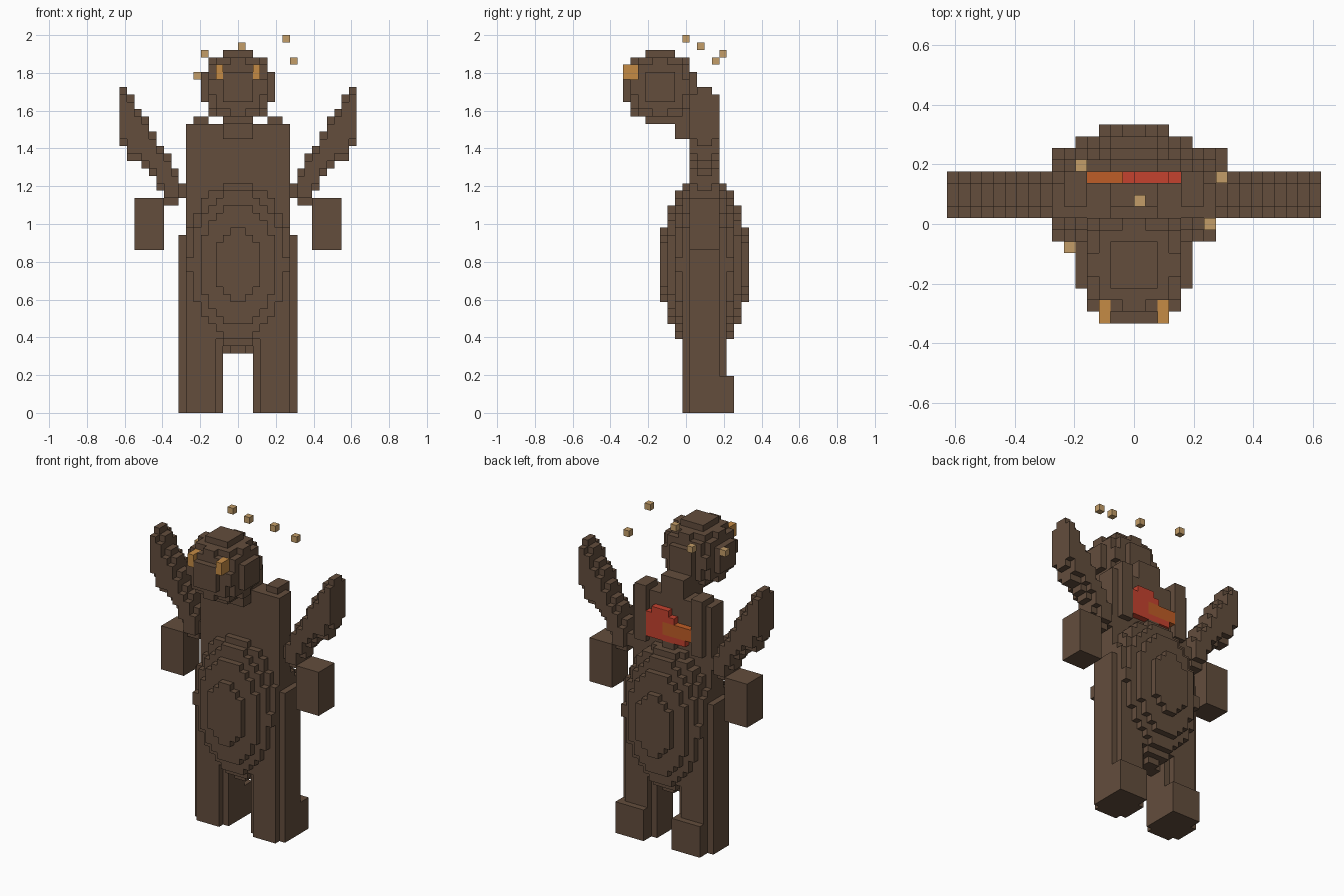
import bpy, bmesh
from itertools import product

cube = bpy.data.objects.get("Cube")
if cube:
    bpy.data.objects.remove(cube, do_unlink=True)

V = 2 / 51            # edge of one block
taken = set()         # blocks already used by a part


def material(name, rgb):
    m = bpy.data.materials.new(name)
    m.use_nodes = True
    m.diffuse_color = (*rgb, 1)
    bsdf = next(n for n in m.node_tree.nodes if n.type == 'BSDF_PRINCIPLED')
    bsdf.inputs["Base Color"].default_value = (*rgb, 1)
    bsdf.inputs["Roughness"].default_value = 0.9
    return m


BROWN = material("dark brown", (0.125, 0.075, 0.046))
GOLD = material("golden orange", (0.56, 0.26, 0.06))
TAN = material("tan", (0.55, 0.34, 0.14))
RED = material("red", (0.56, 0.055, 0.028))
ORANGE = material("burnt orange", (0.52, 0.11, 0.02))


def box(x0, x1, y0, y1, z0, z1):
    return set(product(range(x0, x1), range(y0, y1), range(z0, z1)))


def ellipsoid(c, r):
    spans = [range(int(a - b) - 1, int(a + b) + 2) for a, b in zip(c, r)]
    return {p for p in product(*spans)
            if sum(((q + .5 - a) / b) ** 2 for q, a, b in zip(p, c, r)) <= 1.005}


def cylinder(x, y, r, z0, z1):
    return {p for p in box(x - r, x + r, y - r, y + r, z0, z1)
            if (p[0] + .5 - x) ** 2 + (p[1] + .5 - y) ** 2 <= r * r}


def mirror(cells):
    return {(-1 - x, y, z) for x, y, z in cells}


# the four corners of each block side, counted around its outward normal
SIDES = {
    (1, 0, 0): ((1, 0, 0), (1, 1, 0), (1, 1, 1), (1, 0, 1)),
    (-1, 0, 0): ((0, 0, 0), (0, 0, 1), (0, 1, 1), (0, 1, 0)),
    (0, 1, 0): ((0, 1, 0), (0, 1, 1), (1, 1, 1), (1, 1, 0)),
    (0, -1, 0): ((0, 0, 0), (1, 0, 0), (1, 0, 1), (0, 0, 1)),
    (0, 0, 1): ((0, 0, 1), (1, 0, 1), (1, 1, 1), (0, 1, 1)),
    (0, 0, -1): ((0, 0, 0), (0, 1, 0), (1, 1, 0), (1, 0, 0)),
}


def build(name, cells, mat):
    """Skin the outside of a set of blocks."""
    cells = cells - taken
    taken.update(cells)
    bm = bmesh.new()
    verts = {}
    for x, y, z in sorted(cells):
        for (dx, dy, dz), corners in SIDES.items():
            if (x + dx, y + dy, z + dz) in cells:
                continue
            face = []
            for cx, cy, cz in corners:
                key = (x + cx, y + cy, z + cz)
                if key not in verts:
                    verts[key] = bm.verts.new((key[0] * V, (key[1] - 8.5) * V, key[2] * V))
                face.append(verts[key])
            bm.faces.new(face)
    bmesh.ops.dissolve_limit(bm, angle_limit=0.01, verts=bm.verts[:], edges=bm.edges[:])
    mesh = bpy.data.meshes.new(name)
    bm.to_mesh(mesh)
    bm.free()
    mesh.materials.append(mat)
    bpy.context.collection.objects.link(bpy.data.objects.new(name, mesh))


# eyes and the two-tone patch on the back
eye = box(2, 3, 0, 2, 45, 47)
build("left_eye", eye, GOLD)
build("right_eye", mirror(eye), GOLD)
build("back_patch_orange", box(-4, 1, 12, 13, 33, 35), ORANGE)
build("back_patch_red", box(-1, 4, 12, 13, 32, 36) | box(0, 3, 12, 13, 36, 37)
      | box(-3, 0, 12, 13, 32, 33), RED)

# head, neck, torso and belly
build("head", ellipsoid((0, 5, 44), (5, 5, 5)), BROWN)
build("neck", box(-2, 2, 7, 11, 37, 39) | box(-2, 2, 7, 12, 39, 42), BROWN)
build("belly", ellipsoid((0, 11, 20), (8, 6, 12)), BROWN)
build("torso", box(-7, 7, 9, 12, 20, 39), BROWN)

# wing columns from root to tip: lowest and highest block
spans = [(29, 31), (28, 33), (28, 35), (30, 36), (32, 38), (33, 40), (34, 41), (34, 43), (36, 44)]
wing = set()
for i, (lo, hi) in enumerate(spans):
    wing |= box(7 + i, 8 + i, 9, 13, lo + 1, hi - 1) | box(7 + i, 8 + i, 10, 12, lo, hi)

# paired parts
pairs = {
    "shoulder": box(4, 6, 10, 13, 31, 40),
    "wing": wing,
    "hand": box(10, 14, 9, 13, 22, 29),
    "leg": cylinder(5, 11, 3, 0, 24),
}
for name, cells in pairs.items():
    build("left_" + name, cells, BROWN)
    build("right_" + name, mirror(cells), BROWN)
build("left_foot", box(3, 8, 10, 15, 0, 5), BROWN)
build("right_foot", box(-7, -2, 10, 15, 0, 5), BROWN)

# floating sparks above the head
for i, (x, y, z) in enumerate([(-6, 6, 45), (-5, 13, 48), (0, 10, 49), (6, 8, 50), (7, 12, 47)]):
    build(f"spark_{i + 1}", box(x, x + 1, y, y + 1, z, z + 1), TAN)
